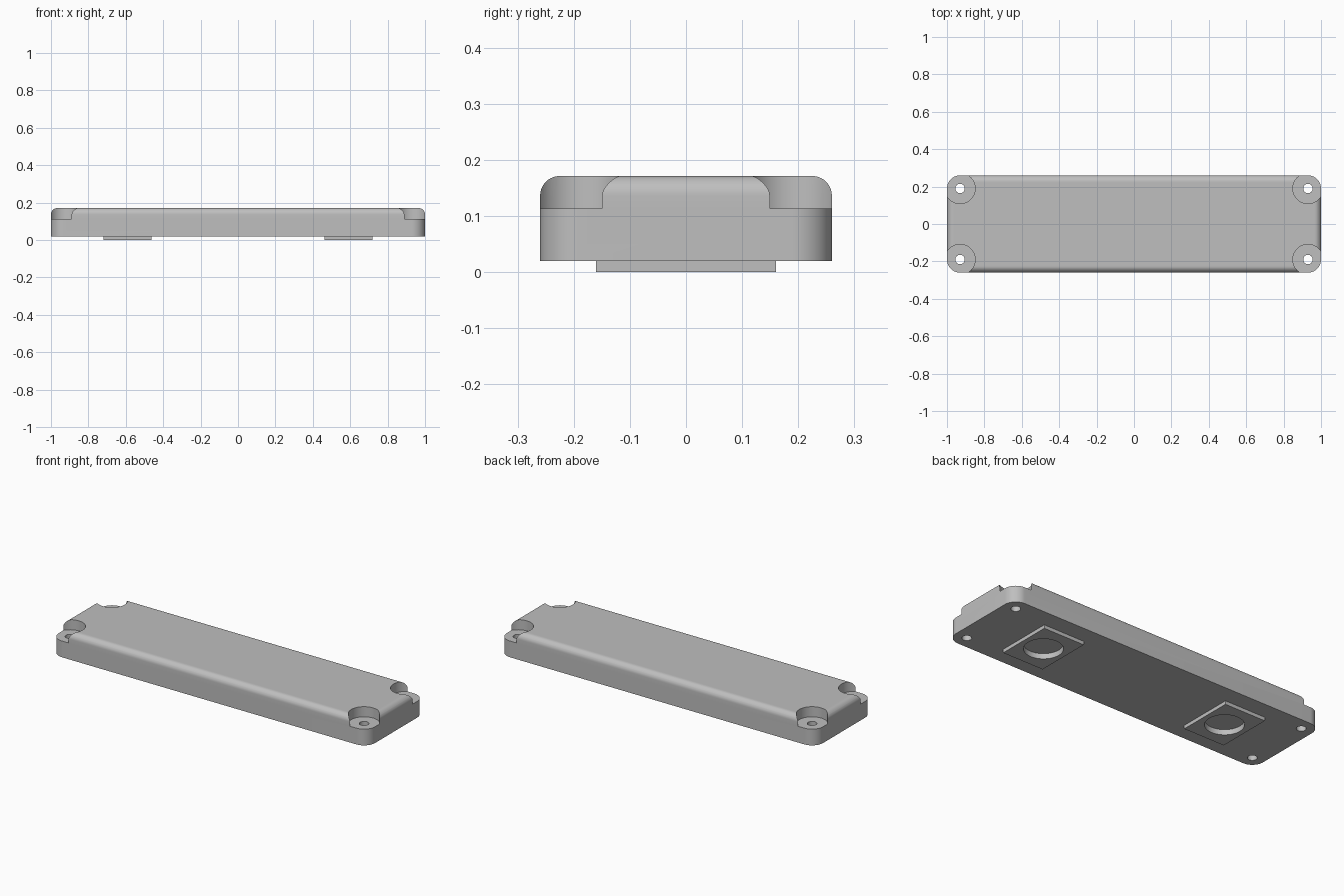
import bpy
import bmesh
from math import sin, cos, pi, radians

if "Cube" in bpy.data.objects:
    bpy.data.objects.remove(bpy.data.objects["Cube"])

HALF_X, HALF_Y = 1.0, 0.26
BASE_Z, TOP_Z = 0.02, 0.171
CORNER, FILLET = 0.07, 0.035
HOLE_X, HOLE_Y = HALF_X - CORNER, HALF_Y - CORNER
PAD_X = 0.59

grey = bpy.data.materials.new("light grey")
grey.use_nodes = True
color = (0.52, 0.52, 0.52, 1)
grey.diffuse_color = color
grey.node_tree.nodes["Principled BSDF"].inputs["Base Color"].default_value = color


def add_object(name, bm):
    bmesh.ops.recalc_face_normals(bm, faces=bm.faces)
    mesh = bpy.data.meshes.new(name)
    bm.to_mesh(mesh)
    bm.free()
    mesh.materials.append(grey)
    obj = bpy.data.objects.new(name, mesh)
    bpy.context.collection.objects.link(obj)
    return obj


def select(obj):
    bpy.ops.object.select_all(action="DESELECT")
    obj.select_set(True)
    bpy.context.view_layer.objects.active = obj


def rounded_outline(inset, steps=16):
    """Rounded rectangle, moved inwards by inset."""
    points = []
    signs = [(1, 1), (-1, 1), (-1, -1), (1, -1)]
    for quarter, (sx, sy) in enumerate(signs):
        for i in range(steps + 1):
            a = (quarter + i / steps) * pi / 2
            r = CORNER - inset
            points.append((sx * HOLE_X + r * cos(a), sy * HOLE_Y + r * sin(a)))
    return points


def make_body():
    """Stack of outlines: straight wall, then a filleted top edge."""
    layers = [(0, BASE_Z)]
    for i in range(11):
        a = i / 10 * pi / 2
        layers.append((FILLET * (1 - cos(a)), TOP_Z - FILLET * (1 - sin(a))))
    bm = bmesh.new()
    rings = [[bm.verts.new((x, y, z)) for x, y in rounded_outline(inset)]
             for inset, z in layers]
    for low, high in zip(rings, rings[1:]):
        n = len(low)
        for i in range(n):
            j = (i + 1) % n
            bm.faces.new((low[i], low[j], high[j], high[i]))
    bm.faces.new(rings[0])
    bm.faces.new(rings[-1])
    return add_object("body", bm)


def make_cylinder(name, x, y, radius, z0, z1, sides=64):
    bm = bmesh.new()
    bmesh.ops.create_cone(bm, cap_ends=True, segments=sides,
                          radius1=radius, radius2=radius, depth=z1 - z0)
    bmesh.ops.translate(bm, verts=bm.verts, vec=(x, y, (z0 + z1) / 2))
    return add_object(name, bm)


def make_pad(name, x):
    bm = bmesh.new()
    bmesh.ops.create_cube(bm, size=1)
    bmesh.ops.scale(bm, verts=bm.verts, vec=(0.257, 0.32, BASE_Z))
    bmesh.ops.translate(bm, verts=bm.verts, vec=(x, 0, BASE_Z / 2))
    return add_object(name, bm)


def cut(target, cutter, operation="DIFFERENCE"):
    mod = target.modifiers.new("cut", "BOOLEAN")
    mod.operation = operation
    mod.solver = "EXACT"
    mod.object = cutter
    select(target)
    bpy.ops.object.modifier_apply(modifier=mod.name)
    bpy.data.objects.remove(cutter)


body = make_body()

# Screw pockets and through holes in the four corners
for sx in (-1, 1):
    for sy in (-1, 1):
        x, y = sx * HOLE_X, sy * HOLE_Y
        cut(body, make_cylinder("pocket_cutter", x, y, 0.081, 0.113, 0.3))
        cut(body, make_cylinder("hole_cutter", x, y, 0.025, -0.1, 0.3, 32))

# Raised pads below, each with a round recess
parts = [body]
for side, sx in (("right", -1), ("left", 1)):
    pad = make_pad(side + "_pad", sx * PAD_X)
    for part in (body, pad):
        cut(part, make_cylinder("recess_cutter", sx * PAD_X, 0, 0.1, -0.1, 0.03))
    parts.append(pad)

for part in parts:
    select(part)
    bpy.ops.object.shade_smooth_by_angle(angle=radians(30))
